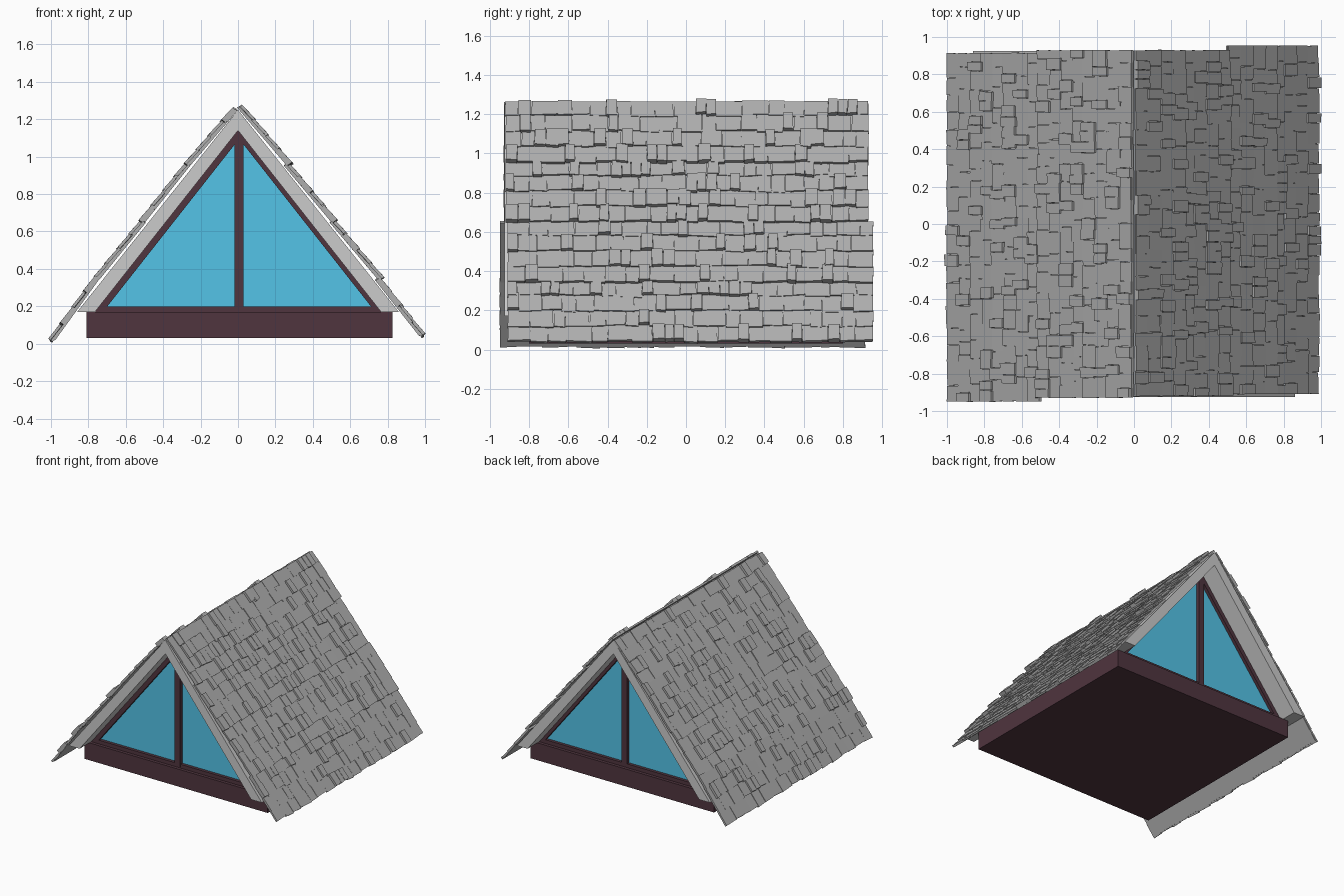
import bpy, bmesh, random
from mathutils import Vector

if "Cube" in bpy.data.objects:
    bpy.data.objects.remove(bpy.data.objects["Cube"])

random.seed(7)


def mat(name, col):
    m = bpy.data.materials.new(name)
    m.diffuse_color = col
    m.use_nodes = True
    m.node_tree.nodes["Principled BSDF"].inputs["Base Color"].default_value = m.diffuse_color
    return m


WOOD = mat("dark_wood", (0.080, 0.035, 0.049, 1))
GLASS = mat("blue_glass", (0.088, 0.55, 0.80, 1))
SLATE = mat("slate", (0.43, 0.43, 0.43, 1))


def finish(bm, name, material=None):
    bmesh.ops.recalc_face_normals(bm, faces=bm.faces)
    me = bpy.data.meshes.new(name)
    bm.to_mesh(me)
    bm.free()
    ob = bpy.data.objects.new(name, me)
    bpy.context.collection.objects.link(ob)
    if material:
        me.materials.append(material)
    return ob


def prism(name, outline, y0, y1, material=None):
    """Extrude an x/z outline along y."""
    bm = bmesh.new()
    f = bm.faces.new([bm.verts.new((x, y0, z)) for x, z in outline])
    ext = bmesh.ops.extrude_face_region(bm, geom=[f])
    verts = [v for v in ext["geom"] if isinstance(v, bmesh.types.BMVert)]
    bmesh.ops.translate(bm, verts=verts, vec=(0, y1 - y0, 0))
    return finish(bm, name, material)


# Floor beam
prism("base", [(-0.81, 0.03), (0.825, 0.03), (0.825, 0.17), (-0.81, 0.17)], -0.80, 0.80, WOOD)

# Grey roof slabs forming the A-shape
for s, n in ((1, "right"), (-1, "left")):
    prism("roof_slab_" + n, [(0, 1.25), (s * 0.86, 0.17), (s * 0.765, 0.17), (0, 1.14)], -0.925, 0.925)

# Gable windows at both ends, set back under the overhang
C = 0.006
for e, n in ((-1, "front"), (1, "back")):
    for s, m in ((1, "right"), (-1, "left")):
        prism(f"{n}_window_rail_{m}", [(C, 1.15), (C + s * 0.78, 0.17), (C + s * 0.72, 0.18), (C, 1.095)],
              e * 0.71, e * 0.775, WOOD)
    prism(n + "_window_sill", [(-0.765, 0.165), (0.775, 0.165), (0.75, 0.20), (-0.74, 0.20)],
          e * 0.71, e * 0.775, WOOD)
    prism(n + "_window_mullion", [(-0.018, 0.18), (0.03, 0.18), (0.03, 1.10), (-0.018, 1.10)],
          e * 0.71, e * 0.78, WOOD)
    prism(n + "_glass", [(-0.73, 0.18), (0.74, 0.18), (C, 1.11)], e * 0.73, e * 0.75, GLASS)

# Shingles: slope coordinates are s (down the slope) and d (outward)
DOWN = Vector((0.623, 0, -0.782))
OUT = Vector((0.782, 0, 0.623))
RIDGE = Vector((0, 0, 1.25))


def point(side, s, d, y):
    p = RIDGE + DOWN * s + OUT * d
    return (p.x * side, y, p.z)


def shingle(bm, side, s0, s1, d0, d1, t, y0, y1):
    """Slanted slate with a slightly skewed lower edge."""
    j = random.uniform(-0.007, 0.007)
    k = random.uniform(-0.003, 0.003)
    corners = [(s0, d0, y0 + k), (s0, d0, y1 + k), (s1 + j, d1, y1), (s1, d1, y0)]
    low = [bm.verts.new(point(side, s, d, y)) for s, d, y in corners]
    high = [bm.verts.new(point(side, s, d + t, y)) for s, d, y in corners]
    bm.faces.new(low)
    bm.faces.new(high)
    for i in range(4):
        n = (i + 1) % 4
        bm.faces.new((low[i], low[n], high[n], high[i]))


def shingle_panel(name, side, s0, s1, d0, d1, ya, yb, rows=4):
    bm = bmesh.new()
    step = (s1 - s0) / rows
    # thin backing sheet
    shingle(bm, side, s0 + 0.006, s1 - 0.012, d0, d1, 0.010, ya + 0.005, yb - 0.005)
    for r in range(rows):
        top = s0 + r * step
        y = ya
        while y < yb - 0.001:
            raised = random.random() < 0.28
            w = random.uniform(0.045, 0.065) if raised else random.uniform(0.06, 0.14)
            if yb - y - w < 0.04:
                w = yb - y
            a = max(s0, top - 0.012) + random.uniform(0, 0.012)
            b = min(s1, top + step + random.uniform(-0.008, 0.008))
            da = d0 + (d1 - d0) * (a - s0) / (s1 - s0)
            db = d0 + (d1 - d0) * (b - s0) / (s1 - s0)
            thick = 0.030 if raised else random.uniform(0.013, 0.017)
            shingle(bm, side, a, b, da, db + 0.005, thick, y + 0.001, y + w - 0.001)
            y += w
    finish(bm, name, SLATE)


# (start, end, lift at top, lift at bottom) of the four courses on each slope
COURSES = {
    1: [(-0.012, 0.405, 0.004, 0.018), (0.385, 0.79, 0.006, 0.016),
        (0.775, 1.185, 0.008, 0.020), (1.165, 1.562, 0.006, 0.004)],
    -1: [(0.0, 0.40, 0.0, 0.014), (0.385, 0.79, 0.014, 0.014),
         (0.775, 1.18, 0.010, 0.014), (1.165, 1.587, 0.016, -0.003)],
}
SPANS = {1: [(-0.92, 0.93), (-0.91, 0.955)], -1: [(-0.93, 0.93), (-0.95, 0.915)]}

for side, label in ((1, "right"), (-1, "left")):
    for i, (s0, s1, d0, d1) in enumerate(COURSES[side]):
        ya, yb = SPANS[side][i // 2]
        shingle_panel(f"{label}_shingles_{i + 1}", side, s0, s1, d0, d1, ya, yb)
